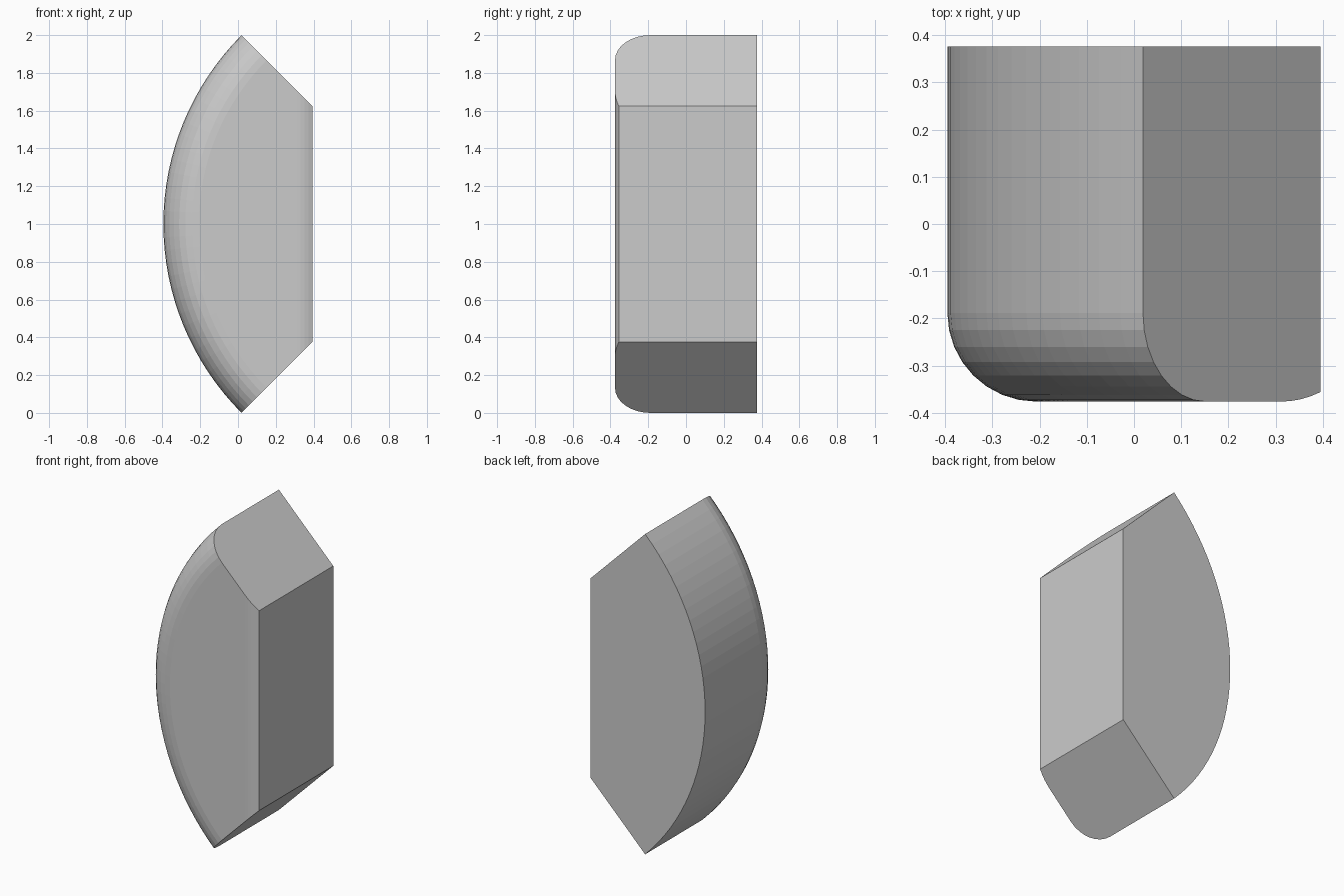
import bpy, bmesh
from math import sin, cos, pi, sqrt

if "Cube" in bpy.data.objects:
    bpy.data.objects.remove(bpy.data.objects["Cube"])

AXIS_X, AXIS_Z = 1.019, 1.0      # centre of the quarter-turn sweep
RADIUS = sqrt(2)
HALF_DEPTH = 0.376
FILLET = 0.188
INNER_X = 0.395
ARC_STEPS, FILLET_STEPS, INNER_STEPS = 32, 8, 4

# Outer profile (radius, y): straight rim, then a rounded front corner
rim = [(RADIUS, HALF_DEPTH)]
for i in range(FILLET_STEPS + 1):
    a = pi / 2 * i / FILLET_STEPS
    rim.append((RADIUS - FILLET * (1 - cos(a)),
                -HALF_DEPTH + FILLET * (1 - sin(a))))

# Inner profile (x, y): shallow start of a rounding, then the flat inner wall
inner = []
for i in range(INNER_STEPS + 1):
    d = 0.085 * i / INNER_STEPS
    inner.append((INNER_X - 0.085 + d,
                  -HALF_DEPTH + FILLET - sqrt(FILLET ** 2 - d ** 2)))
inner.append((INNER_X, HALF_DEPTH))

bm = bmesh.new()

# Swept rim sections from the bottom cut to the top cut
rows = []
for i in range(ARC_STEPS + 1):
    t = -pi / 4 + pi / 2 * i / ARC_STEPS
    rows.append([bm.verts.new((AXIS_X - r * cos(t), y, AXIS_Z + r * sin(t)))
                 for r, y in rim])

# Straight inner wall, ending on the two sloping cuts
low, high = [[bm.verts.new((x, y, AXIS_Z + s * (AXIS_X - x)))
              for x, y in inner] for s in (-1, 1)]


def skin(a, b):
    for j in range(len(a) - 1):
        bm.faces.new((a[j], a[j + 1], b[j + 1], b[j]))


for a, b in zip(rows, rows[1:]):
    skin(a, b)
skin(low, high)

# Front, back and sloping end faces
bm.faces.new([row[-1] for row in rows] + [high[0], low[0]])
bm.faces.new([row[0] for row in rows] + [high[-1], low[-1]])
bm.faces.new(rows[0] + low)
bm.faces.new(rows[-1] + high)
bmesh.ops.recalc_face_normals(bm, faces=bm.faces)

mesh = bpy.data.meshes.new("curved_block")
bm.to_mesh(mesh)
bm.free()
block = bpy.data.objects.new("curved_block", mesh)
bpy.context.collection.objects.link(block)

# Plain grey material
grey = bpy.data.materials.new("light_grey")
grey.use_nodes = True
colour = (0.6, 0.6, 0.6, 1)
grey.diffuse_color = colour
grey.node_tree.nodes["Principled BSDF"].inputs["Base Color"].default_value = colour
mesh.materials.append(grey)
